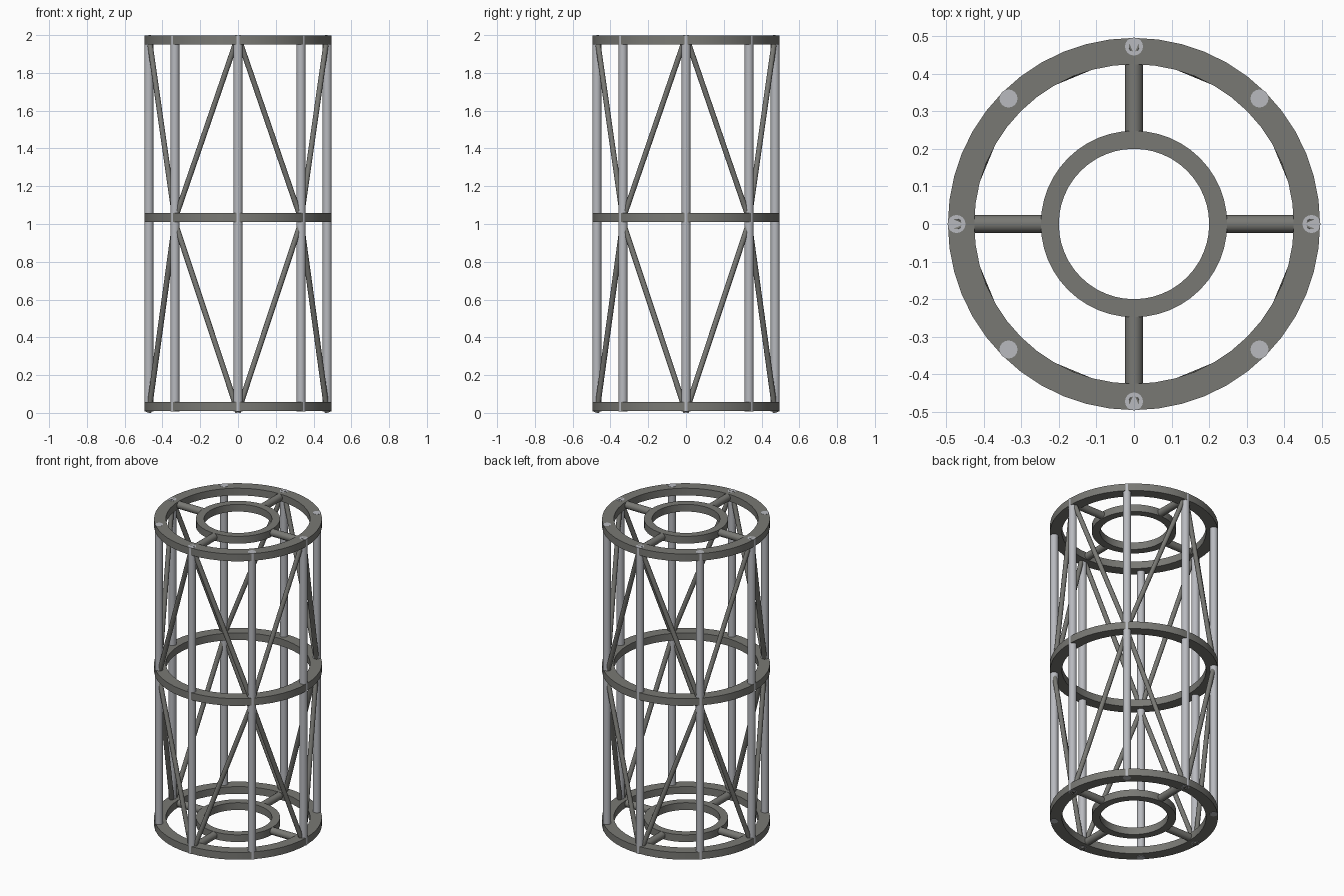
import bpy, bmesh, math
from mathutils import Vector

cube = bpy.data.objects.get("Cube")
if cube:
    bpy.data.objects.remove(cube)


def material(name, colour):
    m = bpy.data.materials.new(name)
    m.use_nodes = True
    m.diffuse_color = colour
    m.node_tree.nodes["Principled BSDF"].inputs["Base Color"].default_value = colour
    return m


DARK = material("dark grey", (0.19, 0.19, 0.175, 1))
LIGHT = material("light steel", (0.48, 0.49, 0.52, 1))
POLE_R = 0.472   # distance of pole axes from the centre
THICK = 0.047    # ring height


def finish(bm, name, mat):
    bmesh.ops.recalc_face_normals(bm, faces=bm.faces)
    mesh = bpy.data.meshes.new(name)
    bm.to_mesh(mesh)
    bm.free()
    mesh.materials.append(mat)
    ob = bpy.data.objects.new(name, mesh)
    bpy.context.collection.objects.link(ob)
    bpy.ops.object.select_all(action="DESELECT")
    ob.select_set(True)
    bpy.context.view_layer.objects.active = ob
    bpy.ops.object.shade_smooth_by_angle(angle=math.radians(32))
    return ob


def ring(name, inner, outer, z, sides=48):
    """Flat ring with a rectangular section."""
    bm = bmesh.new()
    section = [(inner, z), (outer, z), (outer, z + THICK), (inner, z + THICK)]
    loops = []
    for i in range(sides):
        a = math.tau * i / sides
        loops.append([bm.verts.new((r * math.cos(a), r * math.sin(a), h)) for r, h in section])
    for i in range(sides):
        p, q = loops[i], loops[(i + 1) % sides]
        for k in range(4):
            n = (k + 1) % 4
            bm.faces.new((p[k], q[k], q[n], p[n]))
    return finish(bm, name, DARK)


def rod(name, start, end, radius, mat, sides=16):
    """Capped cylinder between two points."""
    bm = bmesh.new()
    axis = end - start
    bmesh.ops.create_cone(bm, cap_ends=True, segments=sides, radius1=radius,
                          radius2=radius, depth=axis.length)
    turn = Vector((0, 0, 1)).rotation_difference(axis).to_matrix().to_4x4()
    bm.transform(turn)
    bmesh.ops.translate(bm, verts=bm.verts, vec=(start + end) / 2)
    return finish(bm, name, mat)


def polar(step, z, radius=POLE_R):
    a = step * math.pi / 4
    return Vector((radius * math.cos(a), radius * math.sin(a), z))


# Outer rings
LEVELS = {"bottom": 0.01, "middle": 1.01, "top": 1.95}
for level, z in LEVELS.items():
    ring(level + "_ring", 0.425, 0.495, z)

# Hubs and spokes at both ends
for level in ("bottom", "top"):
    z = LEVELS[level]
    ring(level + "_hub", 0.2, 0.248, z)
    for s in range(0, 8, 2):
        mid = z + THICK / 2
        rod(f"{level}_spoke_{s // 2 + 1}", polar(s, mid, 0.235), polar(s, mid, 0.44),
            0.0235, DARK)

# Upright poles
for s in range(8):
    rod(f"pole_{s + 1}", polar(s, 0.008), polar(s, 1.998), 0.024, LIGHT)

# Slanted braces, from the end rings to the diagonal poles at mid height
for s in range(0, 8, 2):
    for side, word in ((-1, "right"), (1, "left")):
        n = s // 2 + 1
        rod(f"lower_brace_{n}_{word}", polar(s, 0.005), polar(s + side, 1.01), 0.0145, DARK, 12)
        rod(f"upper_brace_{n}_{word}", polar(s, 1.995), polar(s + side, 1.025), 0.0145, DARK, 12)
